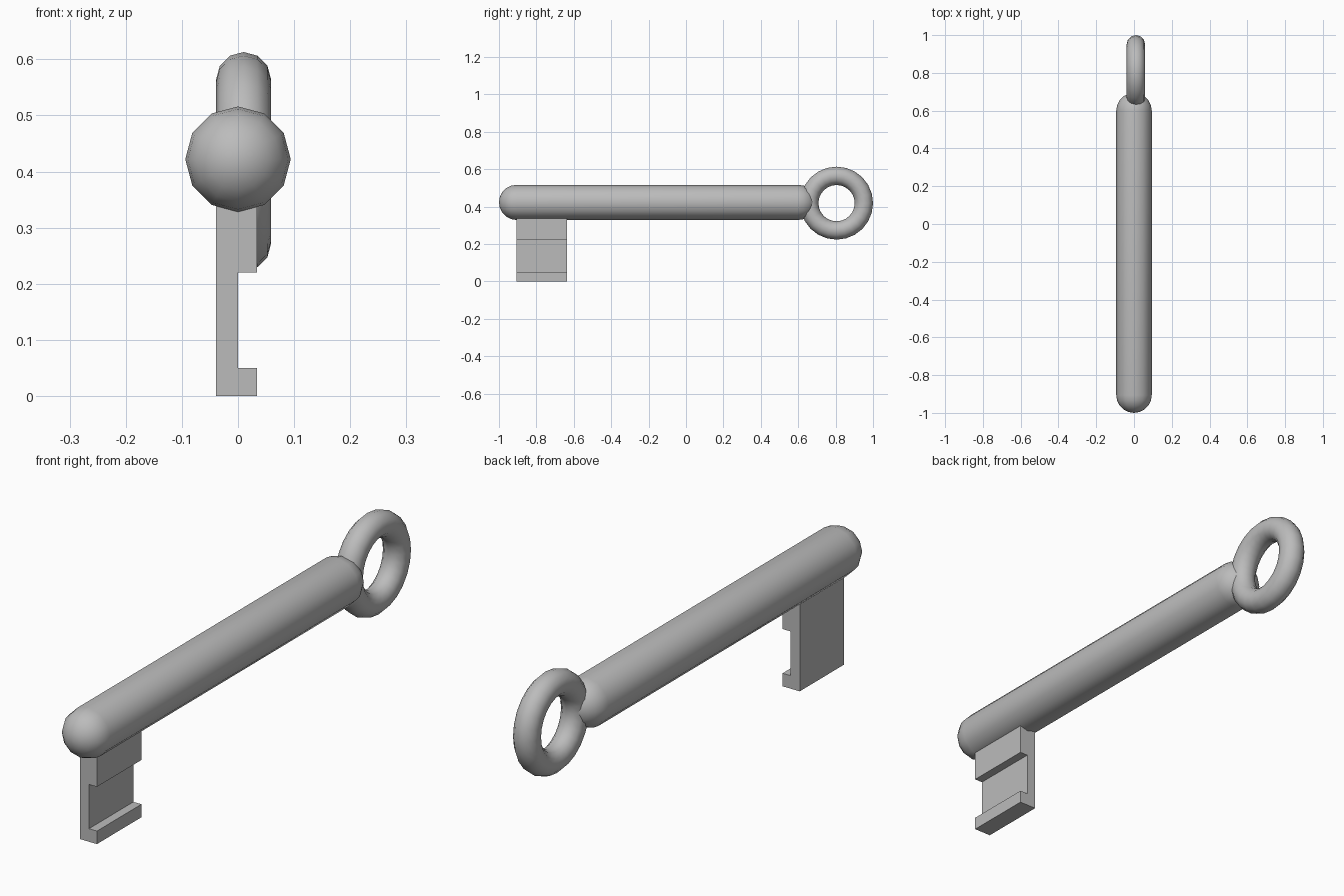
import bpy, bmesh, math
from mathutils import Vector

cube = bpy.data.objects.get("Cube")
if cube:
    bpy.data.objects.remove(cube, do_unlink=True)

# Single grey metal colour
GREY = (0.5, 0.5, 0.5, 1)
metal = bpy.data.materials.new("grey metal")
metal.use_nodes = True
metal.diffuse_color = GREY
metal.node_tree.nodes["Principled BSDF"].inputs["Base Color"].default_value = GREY

AXIS_Z = 0.422   # height of the shaft axis
RADIUS = 0.094   # shaft radius


def finish(name, bm, smooth=True):
    bmesh.ops.remove_doubles(bm, verts=bm.verts, dist=0.0005)
    bmesh.ops.recalc_face_normals(bm, faces=bm.faces)
    mesh = bpy.data.meshes.new(name)
    bm.to_mesh(mesh)
    bm.free()
    mesh.materials.append(metal)
    ob = bpy.data.objects.new(name, mesh)
    bpy.context.collection.objects.link(ob)
    if smooth:
        bpy.ops.object.select_all(action="DESELECT")
        ob.select_set(True)
        bpy.context.view_layer.objects.active = ob
        bpy.ops.object.shade_smooth_by_angle(angle=math.radians(40))
    return ob


def revolve(name, points, axis, centre, steps, closed=False):
    """Spin a profile of points around an axis through the centre."""
    bm = bmesh.new()
    verts = [bm.verts.new(p) for p in points]
    edges = [bm.edges.new(pair) for pair in zip(verts, verts[1:])]
    if closed:
        edges.append(bm.edges.new((verts[-1], verts[0])))
    bmesh.ops.spin(bm, geom=verts + edges, cent=centre, axis=axis,
                   angle=math.tau, steps=steps)
    return finish(name, bm)


# Shaft: twelve-sided rod with domed ends
arc = [math.radians(a) for a in range(0, 91, 18)]
front = [(0, -0.906 - RADIUS * math.cos(a), AXIS_Z + RADIUS * math.sin(a)) for a in arc]
back = [(0, 0.6 + RADIUS * math.cos(a), AXIS_Z + RADIUS * math.sin(a)) for a in reversed(arc)]
revolve("shaft", front + back, (0, 1, 0), (0, 0, AXIS_Z), 12)

# Ring handle: torus standing in the y-z plane
centre = Vector((0.01, 0.805, 0.418))
MAJOR, MINOR = 0.146, 0.049
section = [centre + Vector((MINOR * math.sin(a), 0, MAJOR + MINOR * math.cos(a)))
           for a in (math.tau * i / 12 for i in range(12))]
revolve("ring_handle", section, (1, 0, 0), centre, 24, closed=True)

# Bit: C-shaped profile extruded along the shaft
outline = [(-0.039, 0), (0.034, 0), (0.034, 0.05), (0, 0.05),
           (0, 0.22), (0.034, 0.22), (0.034, 0.4), (-0.039, 0.4)]
bm = bmesh.new()
face = bm.faces.new([bm.verts.new((x, -0.905, z)) for x, z in outline])
extruded = bmesh.ops.extrude_face_region(bm, geom=[face], use_keep_orig=True)["geom"]
bmesh.ops.translate(bm, vec=(0, 0.27, 0),
                    verts=[g for g in extruded if isinstance(g, bmesh.types.BMVert)])
finish("key_bit", bm, smooth=False)
